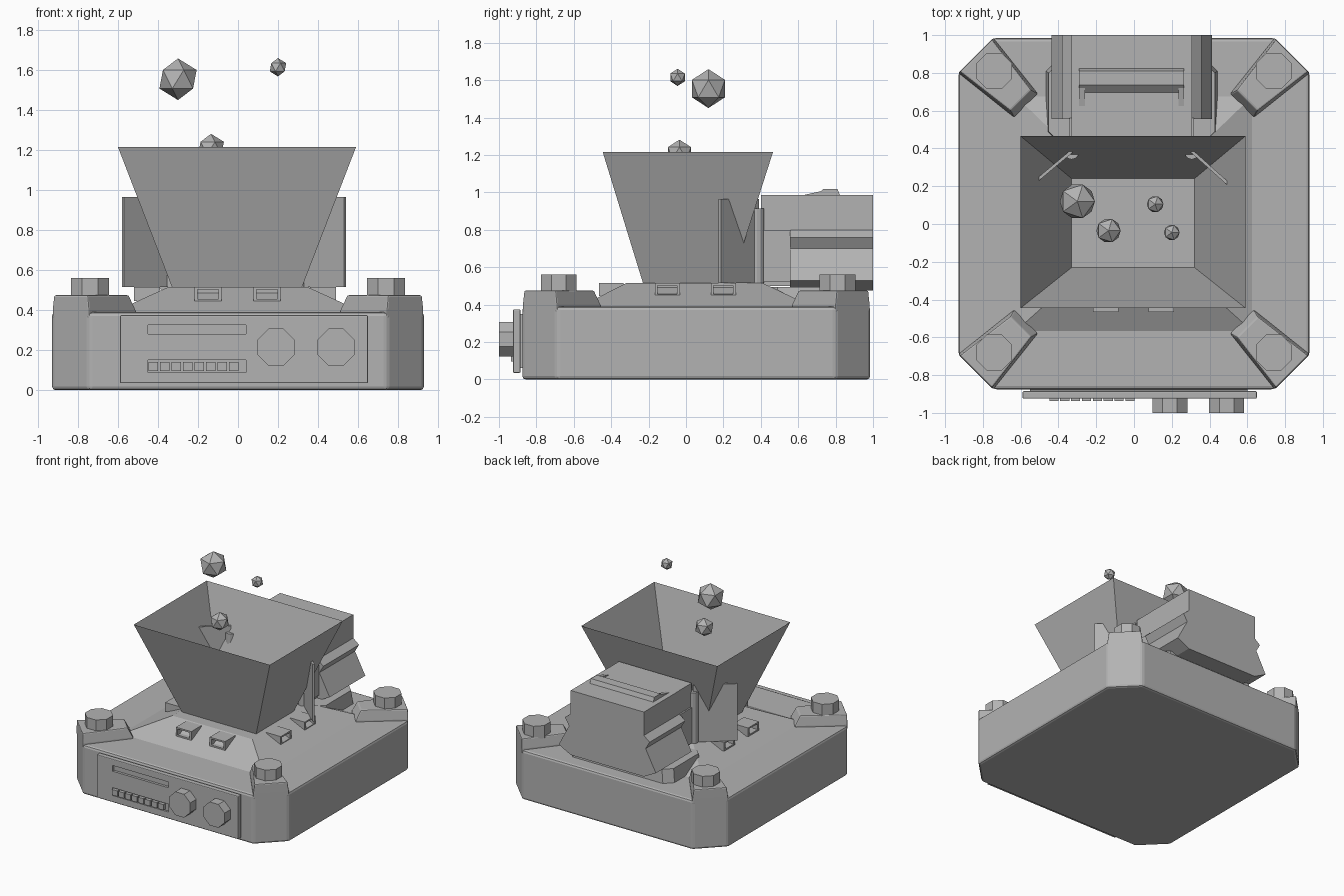
import bpy, bmesh, math
from mathutils import Vector

if "Cube" in bpy.data.objects:
    bpy.data.objects.remove(bpy.data.objects["Cube"])

CY = 0.055  # centre of the base in y
grey = bpy.data.materials.new("mid grey")
grey.diffuse_color = (0.45, 0.45, 0.45, 1)
grey.use_nodes = True
grey.node_tree.nodes["Principled BSDF"].inputs["Base Color"].default_value = grey.diffuse_color


def finish(name, bm, bevel=0, closed=True):
    if closed:
        bmesh.ops.recalc_face_normals(bm, faces=bm.faces[:])
    me = bpy.data.meshes.new(name)
    bm.to_mesh(me)
    bm.free()
    ob = bpy.data.objects.new(name, me)
    bpy.context.collection.objects.link(ob)
    me.materials.append(grey)
    if bevel:
        m = ob.modifiers.new("bevel", 'BEVEL')
        m.width, m.segments, m.limit_method = bevel, 2, 'ANGLE'
    return ob


def loft(name, rings, bevel=0, caps=True):
    """Join equal-sized rings of points, optionally closing both ends."""
    bm = bmesh.new()
    vs = [[bm.verts.new(p) for p in r] for r in rings]
    n = len(rings[0])
    for a, b in zip(vs, vs[1:]):
        for i in range(n):
            bm.faces.new((a[i], a[(i + 1) % n], b[(i + 1) % n], b[i]))
    if caps:
        bm.faces.new(vs[0][::-1])
        bm.faces.new(vs[-1])
    return finish(name, bm, bevel, caps)


def rect(x0, x1, y0, y1, z):
    return [(x0, y0, z), (x1, y0, z), (x1, y1, z), (x0, y1, z)]


def octagon(x0, x1, y0, y1, c, z):
    return [(x0 + c, y0, z), (x1 - c, y0, z), (x1, y0 + c, z), (x1, y1 - c, z),
            (x1 - c, y1, z), (x0 + c, y1, z), (x0, y1 - c, z), (x0, y0 + c, z)]


def box(name, x0, x1, y0, y1, z0, z1, bevel=0):
    return loft(name, [rect(x0, x1, y0, y1, z0), rect(x0, x1, y0, y1, z1)], bevel)


def drum(name, centre, r, axis, length, sides=8, turn=math.pi / 8):
    """Prism starting at centre and running along y or z."""
    rings = []
    for d in (0, length):
        ring = []
        for i in range(sides):
            a = turn + 2 * math.pi * i / sides
            u, v = r * math.cos(a), r * math.sin(a)
            off = Vector((u, v, d)) if axis == 'z' else Vector((u, d, v))
            ring.append(Vector(centre) + off)
        rings.append(ring)
    return loft(name, rings)


def cut(ob, name, *dims):
    c = box(name, *dims)
    c.hide_render = True
    c.hide_viewport = True
    m = ob.modifiers.new("recess", 'BOOLEAN')
    m.object, m.operation, m.solver = c, 'DIFFERENCE', 'EXACT'


# Base body and raised deck
h = 0.93
loft("base", [octagon(-h, h, CY - h, CY + h, 0.185, 0),
              octagon(-h, h, CY - h, CY + h, 0.185, 0.39)], 0.018)
loft("deck", [rect(-0.635, 0.635, -0.575, 0.685, 0.385),
              rect(-0.35, 0.35, -0.32, 0.41, 0.515)])

# Corner blocks with bolts
low = [(0.93, 0.745), (0.745, 0.93), (0.51, 0.635), (0.635, 0.51)]
high = [(0.922, 0.752), (0.752, 0.922), (0.545, 0.655), (0.655, 0.545)]
for sx in (-1, 1):
    for sy in (-1, 1):
        loft("corner_block", [[(sx * x, CY + sy * y, z) for x, y in pts]
                              for pts, z in ((low, 0.36), (low, 0.40), (high, 0.475))], 0.008)
        drum("corner_bolt", (sx * 0.74, CY + 0.01 + sy * 0.745, 0.46), 0.103, 'z', 0.1)

# Hopper, an open thin sheet
loft("hopper", [rect(-0.33, 0.32, -0.23, 0.24, 0.515),
                rect(-0.60, 0.59, -0.445, 0.465, 1.215)], caps=False)


# Deck vents: small open-ended hoods facing outward
def vent(centre, out):
    out = Vector(out)
    side = Vector((-out.y, out.x, 0))
    rings = []
    for d, w, lo, hi in ((-0.13, .067, .45, .515), (0, .067, .445, .515),
                         (0, .052, .457, .503), (-0.09, .052, .457, .503)):
        c = Vector(centre) + out * d
        rings.append([c + side * s * w + Vector((0, 0, z))
                      for s, z in ((-1, lo), (1, lo), (1, hi), (-1, hi))])
    loft("deck_vent", rings)


for x in (-0.15, 0.145):
    vent((x, -0.465, 0), (0, -1, 0))
for y in (-0.1, 0.2):
    vent((0.49, y, 0), (1, 0, 0))
    vent((-0.52, y, 0), (-1, 0, 0))

# Control panel with slot, buttons and knobs
panel = box("control_panel", -0.59, 0.65, -0.925, -0.885, 0.035, 0.375, 0.006)
cut(panel, "slot_cutter", -0.45, 0.04, -0.95, -0.905, 0.28, 0.325)
cut(panel, "button_row_cutter", -0.45, 0.04, -0.95, -0.91, 0.088, 0.15)
box("panel_backing", -0.55, 0.6, -0.89, -0.86, 0.06, 0.35)
for i in range(8):
    x = -0.424 + i * 0.0575
    box("button", x - 0.024, x + 0.024, -0.936, -0.905, 0.097, 0.141)
for x in (0.19, 0.49):
    drum("knob", (x, -1.0, 0.215), 0.1, 'y', 0.08)

# Rear housing: narrow top, small shoulder, waist and flared skirt
MX = -0.012
half = [(0.32, 0.985), (0.32, 0.80), (0.37, 0.76), (0.335, 0.70), (0.425, 0.53), (0.32, 0.475)]
profile = half + [(-x, z) for x, z in reversed(half)]
loft("motor_housing", [[(MX + x, y, z) for x, z in profile] for y in (0.555, 1.0)])
box("housing_neck", MX - 0.318, MX + 0.318, 0.40, 0.57, 0.50, 0.985)
loft("neck_collar", [rect(MX - 0.33, MX + 0.33, 0.40, 0.56, 0.52),
                     rect(MX - 0.33, MX + 0.33, 0.40, 0.56, 0.80)])
loft("housing_foot", [octagon(MX - 0.455, MX + 0.455, 0.42, 0.87, 0.06, 0.385),
                      octagon(MX - 0.44, MX + 0.44, 0.43, 0.86, 0.06, 0.495)])

# Handle on top of the housing
loft("handle_bar", [[(x, 0.69, 0.98), (x, 0.735, 1.018), (x, 0.81, 1.018), (x, 0.825, 0.98)]
                    for x in (-0.29, 0.265)])
for x in (-0.29, 0.235):
    loft("handle_arm", [[(a, 0.58, 0.975), (a, 0.76, 1.015), (a, 0.76, 0.975)]
                        for a in (x, x + 0.03)])

# Gate between hopper and housing, with hinge posts and angled side flaps
box("gate", -0.33, 0.31, 0.375, 0.402, 0.515, 0.915)
for s in (-1, 1):
    px = MX + s * 0.318
    drum("hinge_post", (px, 0.38, 0.515), 0.038, 'z', 0.4, 12, 0)
    a, b = Vector((px, 0.385, 0)), Vector((-0.02 + s * 0.555, 0.18, 0))
    d = (b - a).normalized()
    n = Vector((-d.y, d.x, 0)) * 0.008
    loft("side_flap", [[p + Vector((0, 0, z)) for p in (a + n, b + n, b - n, a - n)]
                       for z in (0.515, 0.965)])

# Falling chunks
for x, y, z, r in ((-0.30, 0.12, 1.555, 0.104), (0.20, -0.045, 1.615, 0.046),
                   (-0.135, -0.035, 1.21, 0.072), (0.112, 0.105, 0.75, 0.049)):
    bm = bmesh.new()
    bmesh.ops.create_icosphere(bm, subdivisions=1, radius=r)
    bmesh.ops.translate(bm, verts=bm.verts[:], vec=(x, y, z))
    finish("chunk", bm)
